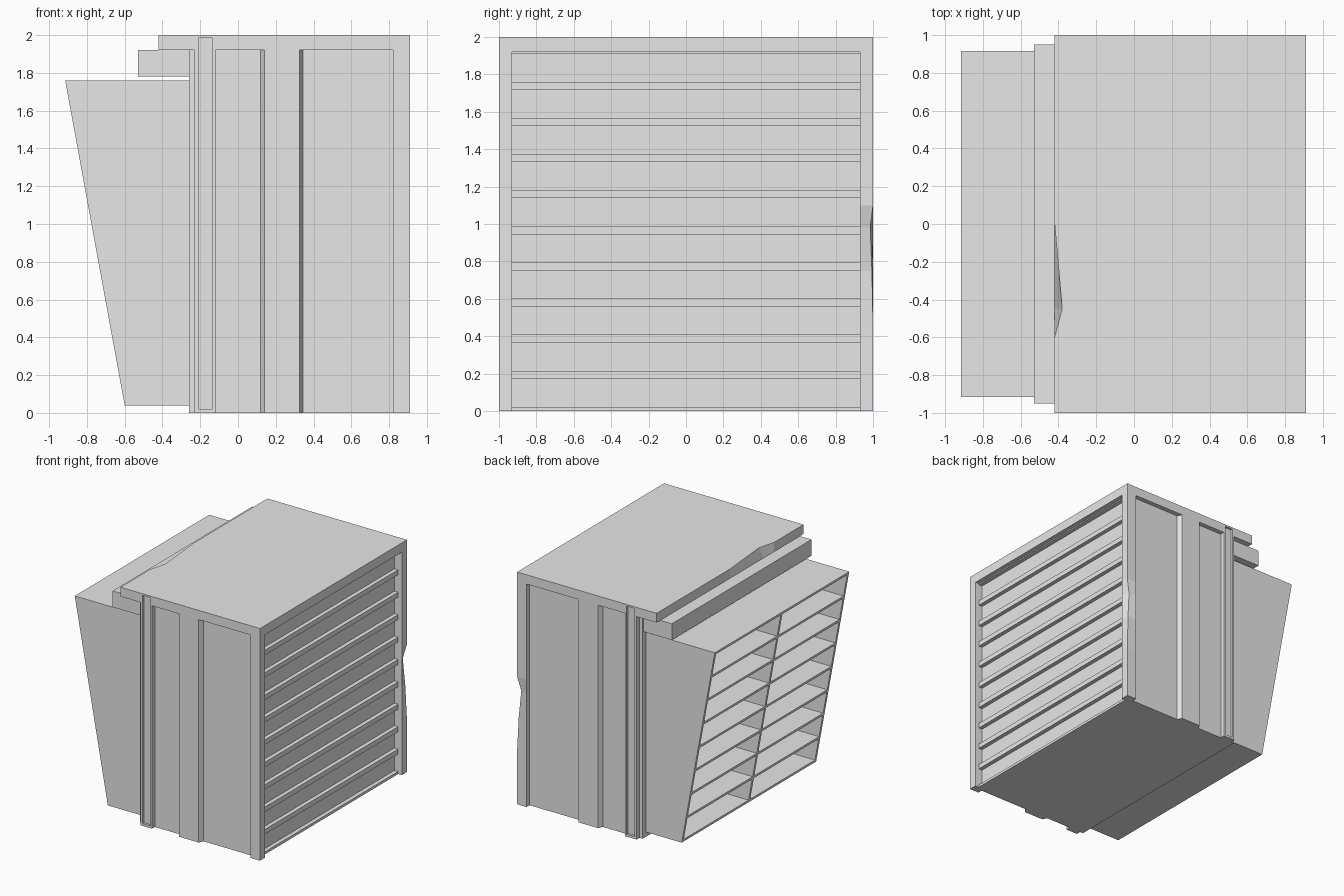
import bpy, bmesh

cube = bpy.data.objects.get("Cube")
if cube:
    bpy.data.objects.remove(cube, do_unlink=True)

GREY = (0.8, 0.8, 0.8, 1)
mat = bpy.data.materials.new("plain_grey")
mat.use_nodes = True
mat.diffuse_color = GREY
for node in mat.node_tree.nodes:
    if node.type == 'BSDF_PRINCIPLED':
        node.inputs["Base Color"].default_value = GREY


def loft(name, rings):
    """Closed solid through a series of equal-sized 3D rings."""
    bm = bmesh.new()
    loops = [[bm.verts.new(p) for p in ring] for ring in rings]
    count = len(loops[0])
    for low, high in zip(loops, loops[1:]):
        for i in range(count):
            j = (i + 1) % count
            bm.faces.new((low[i], low[j], high[j], high[i]))
    bm.faces.new(loops[0][::-1])
    bm.faces.new(loops[-1])
    bmesh.ops.recalc_face_normals(bm, faces=bm.faces)
    mesh = bpy.data.meshes.new(name)
    bm.to_mesh(mesh)
    bm.free()
    mesh.materials.append(mat)
    obj = bpy.data.objects.new(name, mesh)
    bpy.context.collection.objects.link(obj)
    return obj


def prism_z(name, pts, z0, z1):
    return loft(name, [[(x, y, z) for x, y in pts] for z in (z0, z1)])


def prism_y(name, pts, y0, y1):
    return loft(name, [[(x, y, z) for x, z in pts] for y in (y0, y1)])


def box(name, x, y, z):
    return prism_z(name, [(x[0], y[0]), (x[1], y[0]), (x[1], y[1]), (x[0], y[1])], *z)


# Body with raised ribs on its front and back
half = [(0.84, 0.96), (0.345, 0.96), (0.325, 1), (0.14, 1), (0.12, 0.96),
        (-0.12, 0.96), (-0.12, 1), (-0.23, 1), (-0.23, 0.96), (-0.26, 0.96)]
body = prism_z("body", half + [(x, -y) for x, y in reversed(half)], 0, 1.92)

# Top slab with a dented edge
R, L = 0.91, -0.42


def slab_ring(dent_x, z):
    return [(R, -1, z), (R, 1, z), (L, 1, z), (L, 0, z),
            (dent_x, -0.45, z), (L, -0.6, z), (L, -1, z)]


slab = loft("top_slab", [slab_ring(L, 1.92), slab_ring(-0.38, 2)])

# Narrow channels running down the outer ribs and into the slab
for side in (-1, 1):
    cutter = box("channel_cutter", (-0.21, -0.135),
                 sorted((side * 0.98, side * 1.05)), (0.02, 1.985))
    cutter.hide_render = True
    for target in (body, slab):
        mod = target.modifiers.new("channel", 'BOOLEAN')
        mod.operation = 'DIFFERENCE'
        mod.solver = 'EXACT'
        mod.object = cutter
        bpy.context.view_layer.objects.active = target
        bpy.ops.object.modifier_apply(modifier=mod.name)
    bpy.data.objects.remove(cutter, do_unlink=True)

# Corner posts, the back one with a knocked-in corner
box("front_post", (0.82, R), (-1, -0.93), (0, 1.92))
dents = [(0, 0), (0.45, 0), (0.75, 0.012), (0.98, 0.03), (1.1, 0), (1.92, 0)]
loft("back_post", [[(0.82, 0.93, z), (R, 0.93, z), (R - d, 1 - d / 2, z), (0.82, 1, z)]
                   for z, d in dents])

# Louvre slats between the posts
for i in range(11):
    z = 0.193 * i
    box("louvre_slat", (0.83, 0.875), (-0.93, 0.93),
        (max(0, z - 0.02), min(1.92, z + 0.022)))

# Ledge under the slab
box("ledge", (-0.53, -0.23), (-0.95, 0.95), (1.78, 1.92))

# Open hood with a sloping mouth
BACK, BOTTOM, TOP, WIDE, T = -0.26, 0.04, 1.76, 0.915, 0.022


def mouth(z):
    return -0.6 - 0.315 * (z - BOTTOM) / (TOP - BOTTOM)


def hood_profile(z0, z1):
    return [(BACK, z0), (BACK, z1), (mouth(z1), z1), (mouth(z0), z0)]


for name, y0, y1 in (("hood_front_wall", -WIDE, T - WIDE),
                     ("hood_divider", -T / 2, T / 2),
                     ("hood_back_wall", WIDE - T, WIDE)):
    prism_y(name, hood_profile(BOTTOM, TOP), y0, y1)

ROWS = 8
for i in range(ROWS + 1):
    z = BOTTOM + (TOP - BOTTOM - T) * i / ROWS
    prism_y("hood_shelf", hood_profile(z, z + T), T - WIDE, WIDE - T)
